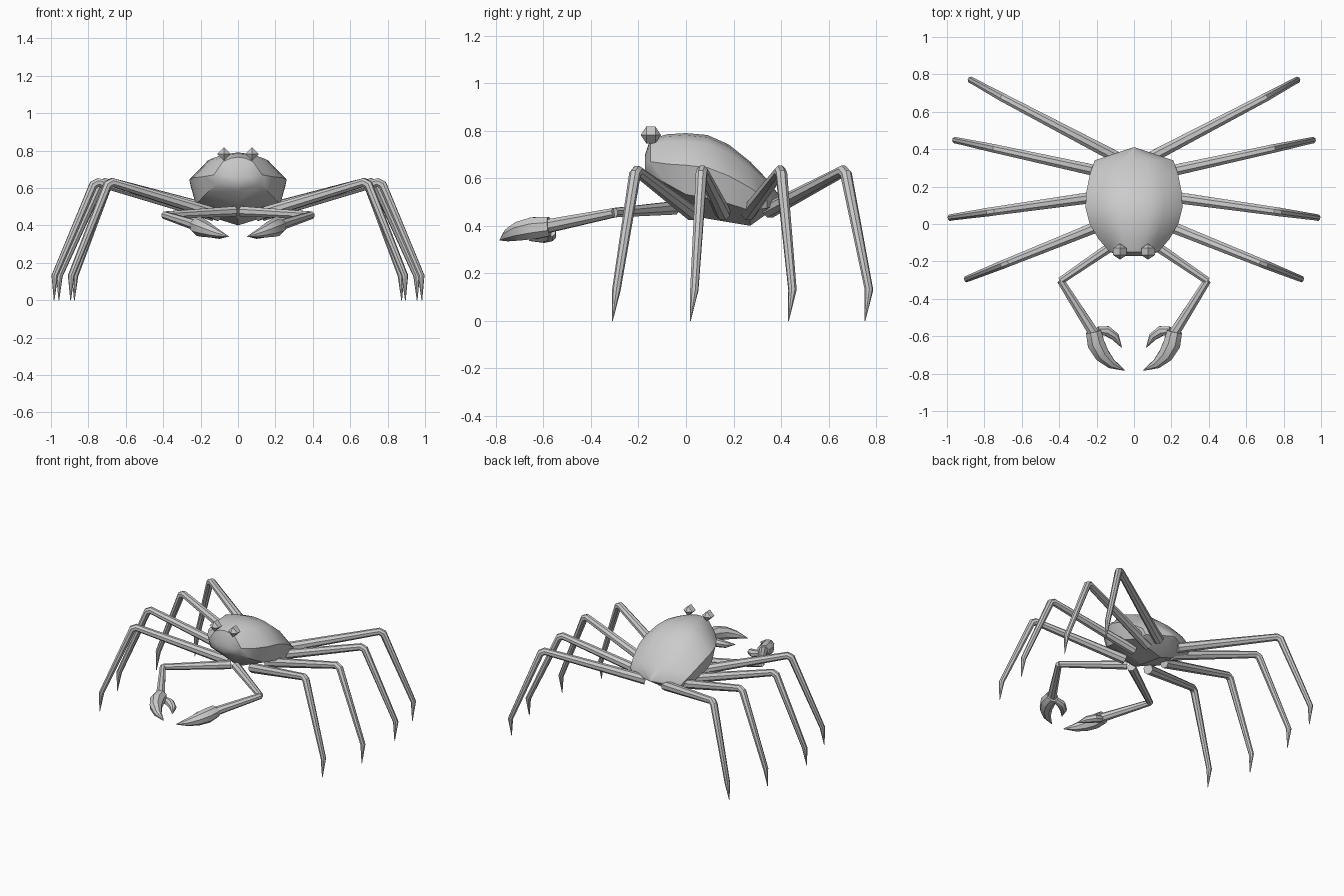
import bpy, bmesh, math
from mathutils import Vector

if "Cube" in bpy.data.objects:
    bpy.data.objects.remove(bpy.data.objects["Cube"])


def finish(name, bm, mirror=True, angle=40):
    bmesh.ops.recalc_face_normals(bm, faces=bm.faces)
    me = bpy.data.meshes.new(name)
    bm.to_mesh(me)
    bm.free()
    ob = bpy.data.objects.new(name, me)
    bpy.context.collection.objects.link(ob)
    if mirror:
        m = ob.modifiers.new("mirror", 'MIRROR')
        m.use_mirror_merge = False
    bpy.ops.object.select_all(action='DESELECT')
    bpy.context.view_layer.objects.active = ob
    ob.select_set(True)
    bpy.ops.object.shade_smooth_by_angle(angle=math.radians(angle))
    return ob


def skin(bm, rings):
    # join rings of points into a closed skin
    vr = [[bm.verts.new(p) for p in r] for r in rings]
    for a, b in zip(vr, vr[1:]):
        n = len(a)
        for i in range(n):
            j = (i + 1) % n
            bm.faces.new((a[i], a[j], b[j], b[i]))
    bm.faces.new(vr[0])
    bm.faces.new(vr[-1])


def tube(name, path, n=8, angle=40):
    # path rows: x, y, z, radius
    pts = [Vector(p[:3]) for p in path]
    rings = []
    side = None
    for i, c in enumerate(pts):
        d = Vector()
        if i > 0:
            d += (c - pts[i - 1]).normalized()
        if i < len(pts) - 1:
            d += (pts[i + 1] - c).normalized()
        d.normalize()
        if side is None:
            side = d.cross(Vector((0, 0, 1)))
        side = (side - d * side.dot(d)).normalized()
        up = side.cross(d)
        r = path[i][3]
        rings.append([c + r * (side * math.cos(t) + up * math.sin(t))
                      for t in [2 * math.pi * (k + 0.5) / n for k in range(n)]])
    bm = bmesh.new()
    skin(bm, rings)
    finish(name, bm, angle=angle)


# body shell: y, half width, top, widest height, bottom
stations = [(-0.172, .06, .70, .66, .62), (-0.15, .13, .765, .67, .585),
            (-0.08, .19, .785, .66, .52), (0.0, .237, .79, .655, .45),
            (0.09, .26, .782, .645, .43), (0.18, .253, .742, .61, .415),
            (0.27, .235, .67, .56, .40), (0.34, .21, .597, .51, .45),
            (0.41, .004, .505, .50, .495)]
rings = []
for y, w, zt, zm, zb in stations:
    half = [(.32, zm + .93 * (zt - zm)), (.62, zm + .74 * (zt - zm)),
            (1, zm), (.87, zm + .6 * (zb - zm))]
    rings.append([(0, y, zt)] + [(w * u, y, z) for u, z in half] + [(0, y, zb)]
                 + [(-w * u, y, z) for u, z in reversed(half)])
bm = bmesh.new()
skin(bm, rings)
finish("body_shell", bm, mirror=False, angle=35)

# eyes: faceted beads with the axis front to back
bm = bmesh.new()
skin(bm, [[(.075 + r * math.cos(t), -.148 + dy, .782 + r * math.sin(t))
           for t in [k * math.pi / 2 for k in range(4)]]
          for dy, r in [(-.042, .001), (-.019, .036), (.019, .036), (.042, .001)]])
finish("eyes", bm, angle=20)

# walking legs: root, knee, ankle
legs = [((.10, .025, .455), (.69, -.212, .635), (.892, -.293, .13)),
        ((.13, .155, .455), (.765, .066, .635), (.98, .035, .13)),
        ((.10, .262, .455), (.73, .40, .635), (.955, .448, .13)),
        ((.08, .35, .465), (.69, .67, .635), (.872, .77, .13))]
for i, (a, k, f) in enumerate(legs):
    A, K, F = Vector(a), Vector(k), Vector(f)
    k1 = K + (A - K).normalized() * .02
    k2 = K + (F - K).normalized() * .02
    tip = F + Vector((.003, -.017, -.13))
    tube(f"walking_legs_{i + 1}", [(*A, .034), (*k1, .025), (*k2, .025),
                                   (*F, .018), (*tip, .002)])

# claw arms
tube("claw_upper_arms", [(.02, -.05, .475, .03), (.393, -.304, .455, .021)])
tube("claw_forearms", [(.393, -.302, .455, .021), (.205, -.60, .395, .031)])

# pincers
tube("large_pincer_fingers", [(.217, -.575, .397, .044), (.203, -.64, .39, .05),
                              (.17, -.70, .378, .043), (.12, -.748, .36, .027),
                              (.05, -.783, .34, .002)])
tube("small_pincer_fingers", [(.195, -.57, .375, .022), (.145, -.572, .362, .029),
                              (.10, -.603, .35, .023), (.066, -.66, .338, .002)])
